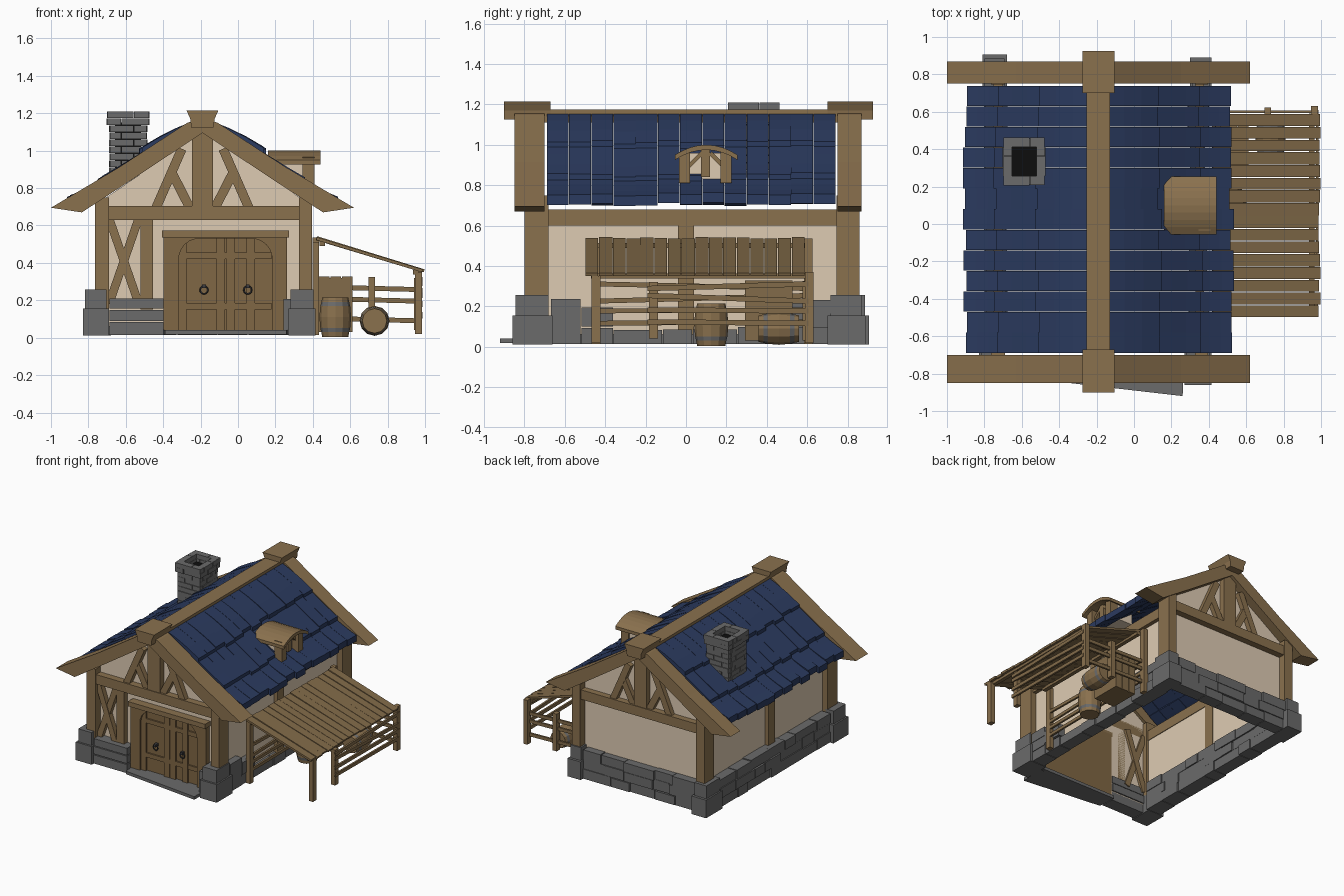
import bpy, bmesh, math, random
from mathutils import Vector, Matrix

random.seed(4)
cube = bpy.data.objects.get("Cube")
if cube:
    bpy.data.objects.remove(cube)


def material(name, *rgb):
    m = bpy.data.materials.new(name)
    m.use_nodes = True
    m.diffuse_color = (*rgb, 1)
    m.node_tree.nodes["Principled BSDF"].inputs["Base Color"].default_value = (*rgb, 1)
    return m


WOOD = material("beam wood", .255, .165, .076)
DOOR = material("door wood", .215, .135, .058)
PLANK = material("plank wood", .225, .147, .067)
PLASTER = material("plaster", .73, .6, .45)
TILE = material("blue tile", .024, .043, .115)
STONE = material("grey stone", .145, .145, .145)
IRON = material("dark iron", .045, .045, .05)
SOOT = material("soot", .004, .004, .004)
CX = -.19  # house centre line


class Part:
    """Collects solids into one named object."""

    def __init__(self, name, *mats):
        self.name, self.mats, self.bm = name, mats, bmesh.new()

    def box(self, x0, x1, y0, y1, z0, z1):
        m = Matrix.LocRotScale(((x0 + x1) / 2, (y0 + y1) / 2, (z0 + z1) / 2), None,
                               (x1 - x0, y1 - y0, z1 - z0))
        bmesh.ops.create_cube(self.bm, size=1, matrix=m)

    def beam(self, a, b, w, h):
        a, b = Vector(a), Vector(b)
        d = b - a
        m = Matrix.LocRotScale((a + b) / 2, d.to_track_quat('X', 'Z'), (d.length, w, h))
        bmesh.ops.create_cube(self.bm, size=1, matrix=m)

    def prism(self, pts, axis, lo, hi):
        put = {'x': lambda p, t: (t, *p), 'y': lambda p, t: (p[0], t, p[1]),
               'z': lambda p, t: (*p, t)}[axis]
        ends = [[self.bm.verts.new(put(p, t)) for p in pts] for t in (lo, hi)]
        for e in ends:
            self.bm.faces.new(e)
        for i in range(len(pts)):
            j = (i + 1) % len(pts)
            self.bm.faces.new((ends[0][i], ends[0][j], ends[1][j], ends[1][i]))

    def finish(self):
        bmesh.ops.recalc_face_normals(self.bm, faces=self.bm.faces)
        me = bpy.data.meshes.new(self.name)
        self.bm.to_mesh(me)
        self.bm.free()
        for m in self.mats:
            me.materials.append(m)
        ob = bpy.data.objects.new(self.name, me)
        bpy.context.collection.objects.link(ob)
        return ob


def roof_z(u):
    return 1.182 - .623 * u + .018 * math.sin(u * 7.85)


# Plaster walls
p = Part("plaster_walls", PLASTER)
for x in (-.72, .33):
    p.box(x, x + .015, -.73, .8, .06, .67)
gable = [(-.72, .06), (.345, .06), (.345, .74), (CX, 1.1), (-.72, .74)]
p.prism(gable, 'y', .785, .8)
front = [(-.72, .06), (-.39, .06), (-.39, .54), (.26, .54), (.26, .06)] + gable[1:]
p.prism(front, 'y', -.735, -.72)
p.finish()

# Timber frame: posts, wall plates, gable braces
p = Part("timber_frame", WOOD)
for y0, y1 in ((-.8, -.68), (.745, .86)):
    for x0, x1 in ((-.765, -.69), (.325, .395)):
        p.box(x0, x1, y0, y1, .15, .75)
for x0, x1 in ((-.75, -.7), (.33, .375)):
    p.box(x0, x1, -.7, .76, .6, .68)
    p.box(x0, x1, -.04, .04, .06, .62)
for y in (-.755, .815):
    p.box(-.72, .345, y - .035, y + .035, .63, .705)
    p.box(CX - .055, CX + .055, y - .03, y + .03, .7, 1.12)
    for s in (-1, 1):
        p.beam((CX + s * .25, y, .69), (CX + s * .11, y, 1.01), .045, .05)
        p.beam((CX + s * .065, y, .69), (CX + s * .165, y, .885), .04, .05)
p.box(-.52, -.455, -.775, -.72, .15, .65)
p.beam((-.69, -.735, .18), (-.53, -.735, .64), .07, .045)
p.beam((-.53, -.74, .18), (-.69, -.74, .64), .07, .045)
p.finish()

# Barge boards along both gables
p = Part("barge_boards", WOOD)
for y0, y1 in ((-.85, -.7), (.75, .87)):
    for s in (-1, 1):
        prof = [(0, 1.17), (.08, 1.15), (.44, .915), (.81, .695), (.645, .67), (.4, .83), (0, 1.095)]
        p.prism([(CX + s * u, z) for u, z in prof], 'y', y0, y1)
p.finish()

# Ridge beam with flared caps
p = Part("ridge_beam", WOOD)
p.box(CX - .063, CX + .063, -.85, .87, 1.11, 1.175)
for y0, y1 in ((-.9, -.67), (.7, .925)):
    p.prism([(CX - .06, 1.125), (CX + .06, 1.125), (CX + .065, 1.17), (CX + .085, 1.215),
             (CX - .085, 1.215), (CX - .065, 1.17)], 'y', y0, y1)
p.finish()

# Roof tiles: columns of three overlapping rows per slope
p = Part("roof_tiles", TILE)
rows = ((.045, .33), (.31, .55), (.53, .715))
step = 1.43 / 13
for s in (-1, 1):
    for c in range(13):
        y = -.69 + c * step
        drop = random.uniform(-.014, .012)
        for u0, u1 in rows:
            u1 += drop
            lift = random.uniform(.024, .034)
            us = [u0 + (u1 - u0) * k / 3 for k in range(4)]
            top = [(CX + s * u, roof_z(u) + lift * k / 3) for k, u in enumerate(us)]
            low = [(x, z - .025 - .008 * k) for k, (x, z) in enumerate(top)]
            p.prism(top + low[::-1], 'y', y + .001, y + step - .001)
p.finish()

# Stone footing: corner blocks and coursed walls
p = Part("stone_footing", STONE)


def course(along, a, b, lo, hi, tops):
    """Rows of irregular blocks between a and b; lo..hi is the wall thickness."""
    z = .015
    for top in tops:
        n = max(1, round((b - a) / .2))
        cuts = [a] + [a + (b - a) * (k + random.uniform(-.25, .25)) / n for k in range(1, n)] + [b]
        for c0, c1 in zip(cuts, cuts[1:]):
            l, h = lo - random.uniform(0, .015), hi + random.uniform(0, .015)
            t = top + random.uniform(-.008, .008)
            span = (c0 + .002, c1 - .002)
            p.box(*(span + (l, h) if along == 'x' else (l, h) + span), z, t)
        z = top


for xa, xb, ya, yb in ((-.83, -.69, -.845, -.66), (.27, .415, -.86, -.66),
                       (-.81, -.68, .7, .905), (.3, .415, .7, .89)):
    p.box(xa, xb, ya, yb, .012, .155)
    p.box(xa + .012, xb - .012, ya + .015, yb - .02, .155, .257)
course('x', -.69, -.395, -.82, -.72, (.09, .155, .215))
course('x', .24, .3, -.82, -.72, (.11, .2))
course('x', -.7, .3, .77, .85, (.09, .165, .235))
course('y', -.67, .72, -.79, -.69, (.09, .165, .235))
course('y', -.67, -.52, .3, .39, (.09, .165, .24))
course('y', -.52, -.36, .3, .39, (.1, .2))
course('y', -.36, .45, .3, .38, (.09,))
course('y', .45, .72, .3, .39, (.09, .165, .225))
p.finish()
p = Part("door_step", STONE)
p.prism([(-.4, -.7), (.27, -.7), (.26, -.92), (-.39, -.845)], 'z', .018, .042)
p.finish()

# Double door with arched surround
p = Part("door_leaves", DOOR)
p.box(-.39, .26, -.745, -.715, .04, .55)
for z in (.15, .42):
    p.box(-.32, .18, -.757, -.74, z, z + .035)
for x in (-.32, -.115, -.062, .045):
    p.box(x, x + .045, -.76, -.74, .04, .53)
p.finish()
p = Part("door_surround", DOOR)
arc = [(math.cos(a * math.pi / 12), math.sin(a * math.pi / 12)) for a in range(7)]
half = [(.33, .04), (.33, .54), (0, .54), (0, .53)]
half += [(.14 + .11 * c, .42 + .11 * n) for c, n in arc[::-1]] + [(.25, .04)]
for s in (-1, 1):
    p.prism([(-.067 + s * x, z) for x, z in half], 'y', -.775, -.73)
p.finish()
p = Part("door_lintel", WOOD)
p.box(-.405, .272, -.8, -.72, .535, .572)
p.finish()
for side, x in (("right", -.182), ("left", .052)):
    bpy.ops.mesh.primitive_torus_add(location=(x, -.772, .255), rotation=(math.pi / 2, 0, 0),
                                     major_radius=.02, minor_radius=.005,
                                     major_segments=12, minor_segments=5)
    bpy.context.object.name = side + "_door_ring"
    bpy.context.object.data.materials.append(IRON)
    p = Part(side + "_door_ring_mount", IRON)
    p.box(x - .01, x + .01, -.785, -.75, .265, .285)
    p.finish()

# Chimney: staggered brick rings around a dark flue
p = Part("chimney_bricks", STONE)
x0, x1, y0, y1, t, h = -.685, -.49, .225, .445, .032, .0375
for k in range(10):
    z0, z1 = .837 + k * h, .835 + (k + 1) * h
    g = .012 if k > 7 else 0
    fx, fy = ((.3, .35), (.65, .62))[k % 2]
    xm, ym = x0 + (x1 - x0) * fx, y0 + (y1 - y0) * fy
    for a, b in ((x0 - g, xm), (xm + .003, x1 + g)):
        j = random.uniform(0, .006)
        p.box(a, b, y0 - g - j, y0 + t, z0, z1)
        p.box(a, b, y1 - t, y1 + g + j, z0, z1)
    for a, b in ((y0 + t, ym), (ym + .003, y1 - t)):
        j = random.uniform(0, .006)
        p.box(x0 - g - j, x0 + t, a, b, z0, z1)
        p.box(x1 - t, x1 + g + j, a, b, z0, z1)
p.finish()
p = Part("chimney_flue", SOOT)
p.box(x0 + .028, x1 - .028, y0 + .028, y1 - .028, .9, 1.15)
p.finish()

# Dormer with bowed roof
p = Part("dormer_roof", WOOD)
bow = [(.1 + .155 * k / 4, 1.0 - .05 * (k / 4) ** 2) for k in range(-4, 5)]
p.prism(bow + [(y, z - .025) for y, z in bow[::-1]], 'x', .16, .44)
p.finish()
p = Part("dormer_frame", WOOD)
for y in (-.035, .17):
    p.box(.345, .41, y, y + .055, .81, .965)
p.box(.35, .385, .075, .12, .84, .98)
p.beam((.37, .0, .88), (.37, .08, .96), .03, .02)
p.beam((.37, .2, .88), (.37, .12, .96), .03, .02)
p.finish()
p = Part("dormer_wall", PLASTER)
p.box(.2, .355, -.02, .215, .83, .96)
p.finish()

# Lean-to roof planks
p = Part("lean_to_planks", PLANK)
n = 16
for k in range(n):
    y = -.5 + 1.09 * (k + .5) / n
    e = random.uniform(-.004, .008)
    p.beam((.42, y, .532 + random.uniform(-.004, .004)), (.988 + e, y, .358), random.uniform(.06, .067), .016)
for x, z in ((.45, .505), (.95, .352)):
    p.box(x - .015, x + .015, -.47, .59, z - .015, z + .01)
p.finish()

# Lean-to posts and fence rails
p = Part("lean_to_posts", WOOD)
for x, y, z0, z1 in ((.415, -.445, .015, .51), (.415, .605, .015, .535), (.965, -.445, .02, .35),
                     (.96, -.16, .04, .32), (.965, .61, .02, .37), (.715, .6, .03, .325)):
    p.box(x - .018, x + .018, y - .022, y + .022, z0, z1)
p.finish()
p = Part("fence_rails", PLANK)
for z in (.12, .18, .24, .3):
    tilt = random.uniform(-.015, .015)
    p.beam((.98, -.19, z - tilt), (.98, .61, z + tilt), .015, .026)
    p.beam((.425, -.45, z + tilt), (.425, .6, z - tilt), .015, .024)
for z in (.095, .2, .262):
    p.beam((.42, .6, z + .01), (.98, .6, z - .005), .015, .026)
p.finish()

# Crate beside the wall
p = Part("crate", PLANK)
p.box(.44, .605, .3, .52, .03, .32)
for x in (.433, .495, .557):
    p.box(x, x + .056, .292, .528, .03, .328)
p.finish()


# Barrels with iron hoops
def barrel(name, matrix, r, length):
    q = Part(name, WOOD, STONE)
    prof = ((0, .82), (.12, .88), (.22, .94), (.5, 1), (.78, .94), (.88, .88), (1, .82))
    rings = [[q.bm.verts.new((r * f * math.cos(a * math.pi / 6), r * f * math.sin(a * math.pi / 6), t * length))
              for a in range(12)] for t, f in prof]
    q.bm.faces.new(rings[0])
    q.bm.faces.new(rings[-1])
    for k, (a, b) in enumerate(zip(rings, rings[1:])):
        for i in range(12):
            j = (i + 1) % 12
            q.bm.faces.new((a[i], a[j], b[j], b[i])).material_index = int(k in (1, 4))
    q.finish().matrix_world = matrix


barrel("standing_barrel", Matrix.Translation((.52, .125, .005)), .085, .21)
barrel("lying_barrel", Matrix.Translation((.73, .56, .09)) @ Matrix.Rotation(math.pi / 2, 4, 'X'), .08, .2)
